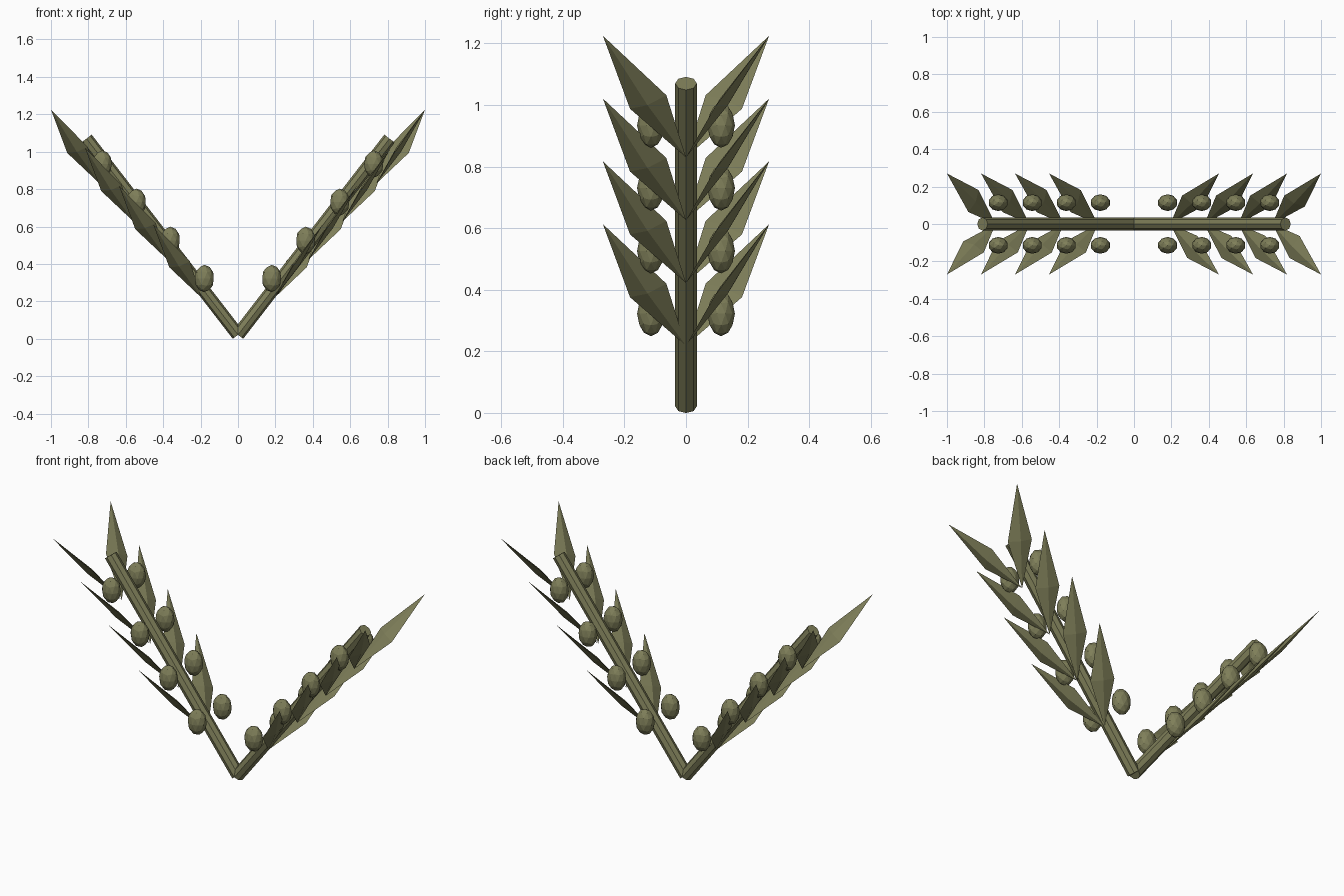
import bpy, bmesh
from mathutils import Vector, Matrix

cube = bpy.data.objects.get("Cube")
if cube:
    bpy.data.objects.remove(cube, do_unlink=True)

olive = bpy.data.materials.new("olive_green")
olive.use_nodes = True
COLOR = (0.21, 0.21, 0.10, 1)
olive.diffuse_color = COLOR
olive.node_tree.nodes["Principled BSDF"].inputs["Base Color"].default_value = COLOR


def finish(name, bm):
    bmesh.ops.recalc_face_normals(bm, faces=bm.faces)
    mesh = bpy.data.meshes.new(name)
    bm.to_mesh(mesh)
    bm.free()
    mesh.materials.append(olive)
    obj = bpy.data.objects.new(name, mesh)
    bpy.context.collection.objects.link(obj)


STEP = Vector((0.182, 0, 0.204))      # spacing of leaf pairs along a stem
LEAF_BASE = Vector((0.74, 0, 0.83))   # topmost leaf
LEAF_TIP = Vector((1.0, 0.27, 1.225))


def stem(name, sx):
    start, end = Vector((0, 0, 0.021)), Vector((0.81 * sx, 0, 1.07))
    axis = end - start
    bm = bmesh.new()
    turn = axis.to_track_quat('Z', 'Y').to_matrix().to_4x4()
    bmesh.ops.create_cone(bm, cap_ends=True, segments=8, radius1=0.035, radius2=0.035,
                          depth=axis.length,
                          matrix=Matrix.Translation((start + end) / 2) @ turn)
    finish(name, bm)


def leaf(name, sx, sy, i):
    # Thin four-sided spindle; the blade twist alternates around the stems
    axis = LEAF_TIP - LEAF_BASE
    wide = Vector((0.055, -0.029, -0.016) if sx == sy else (0.027, -0.059, 0.022))
    thick = axis.cross(wide).normalized() * 0.017
    middle = LEAF_BASE.lerp(LEAF_TIP, 0.455)
    points = [LEAF_BASE, LEAF_TIP, middle + wide, middle + thick,
              middle - wide, middle - thick]
    bm = bmesh.new()
    vs = []
    for p in points:
        q = p - STEP * (3 - i)
        vs.append(bm.verts.new((q.x * sx, q.y * sy, q.z)))
    ring = vs[2:]
    for k in range(4):
        for end in vs[:2]:
            bm.faces.new((end, ring[k], ring[(k + 1) % 4]))
    finish(name, bm)


def berry(name, sx, sy, i):
    c = Vector((0.18, 0.114, 0.322)) + STEP * i
    bm = bmesh.new()
    bmesh.ops.create_icosphere(bm, subdivisions=2, radius=1,
                               matrix=Matrix.Translation((c.x * sx, c.y * sy, c.z))
                               @ Matrix.Diagonal((0.053, 0.045, 0.073, 1)))
    finish(name, bm)


# Two stems, each with four pairs of leaves and berries
for side, sx in (("left", 1), ("right", -1)):
    stem(side + "_stem", sx)
    for face, sy in (("front", -1), ("back", 1)):
        for i in range(4):
            tag = f"{side}_{face}_{i + 1}"
            leaf(tag + "_leaf", sx, sy, i)
            berry(tag + "_berry", sx, sy, i)
